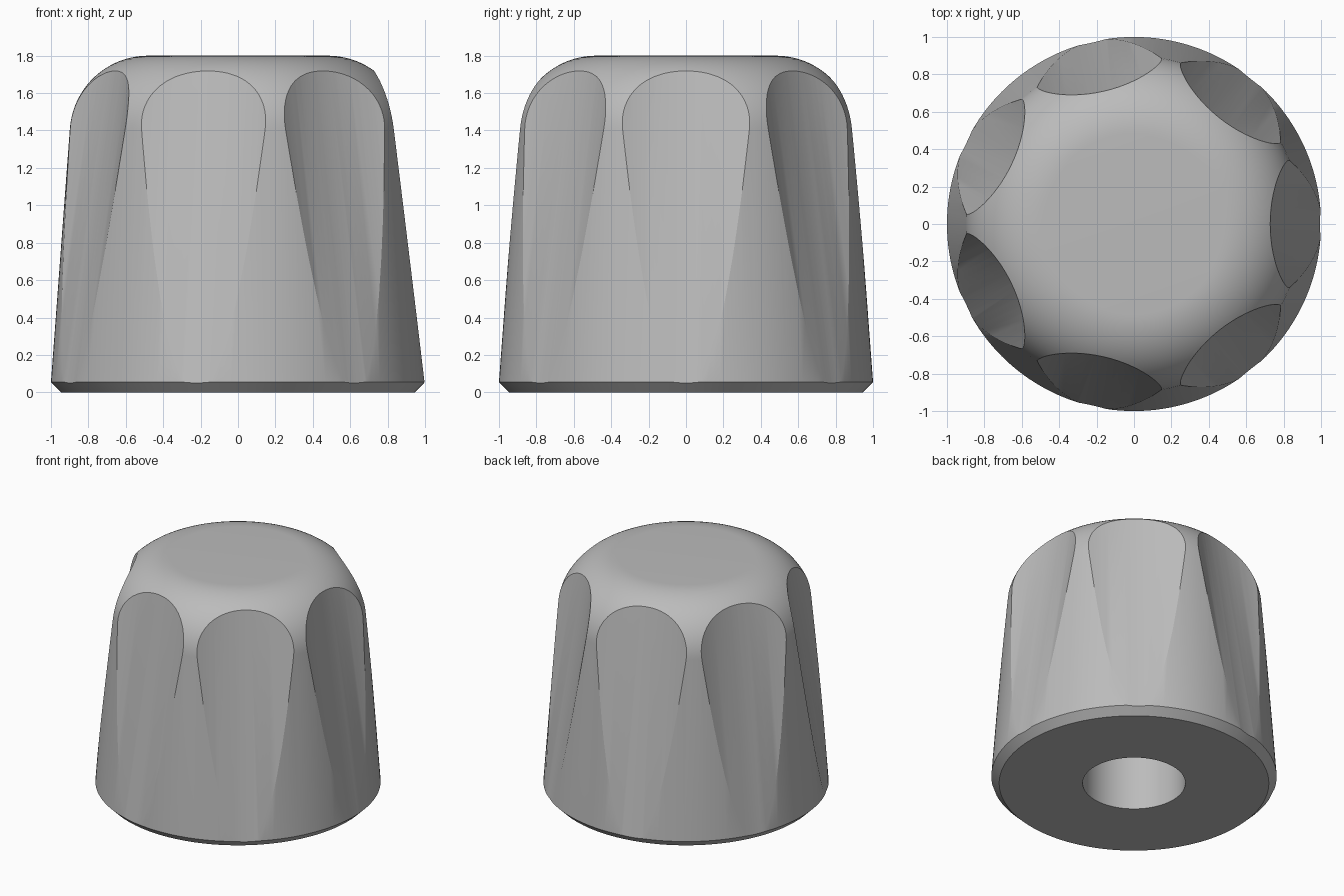
import bpy, bmesh, math
from mathutils import Matrix, Vector

default = bpy.data.objects.get("Cube")
if default:
    bpy.data.objects.remove(default, do_unlink=True)

FLUTES = 7
SEGMENTS = 168
CUT_RADIUS = 1.09
SLOPE = 0.16          # outward lean of each flute floor per unit of height
HOLE_RADIUS, HOLE_DEPTH = 0.36, 1.2

grey = bpy.data.materials.new("plain grey")
grey.use_nodes = True
colour = (0.5, 0.5, 0.5, 1)
grey.diffuse_color = colour
grey.node_tree.nodes["Principled BSDF"].inputs["Base Color"].default_value = colour


def add_object(name, bm):
    mesh = bpy.data.meshes.new(name)
    bm.to_mesh(mesh)
    bm.free()
    obj = bpy.data.objects.new(name, mesh)
    bpy.context.collection.objects.link(obj)
    return obj


# Knob body: tapered wall, rounded shoulder, flat top, chamfered foot, shaft bore
fillet = 0.42
centre_r, centre_z = 0.48, 1.38
steps = 20
profile = [(0, HOLE_DEPTH), (HOLE_RADIUS, HOLE_DEPTH), (HOLE_RADIUS, 0),
           (0.945, 0), (1, 0.055)]
for i in range(steps + 1):
    a = math.radians(4 + 86 * i / steps)
    profile.append((centre_r + fillet * math.cos(a), centre_z + fillet * math.sin(a)))
profile.append((0, 1.8))

bm = bmesh.new()
verts = [bm.verts.new((r, 0, z)) for r, z in profile]
edges = [bm.edges.new(pair) for pair in zip(verts, verts[1:])]
bmesh.ops.spin(bm, geom=verts + edges, cent=(0, 0, 0), axis=(0, 0, 1),
               angle=math.tau, steps=SEGMENTS, use_merge=True)
bmesh.ops.remove_doubles(bm, verts=bm.verts, dist=1e-5)
bmesh.ops.recalc_face_normals(bm, faces=bm.faces)
knob = add_object("knob_body", bm)
knob.data.materials.append(grey)

# Leaning cylinders that scoop the grip flutes
middle = Vector((0.745 + SLOPE * 0.7 + CUT_RADIUS, 0, 1))
lean = Matrix.Rotation(-math.atan(SLOPE), 4, 'Y')
bpy.context.view_layer.objects.active = knob
knob.select_set(True)
for i in range(FLUTES):
    bm = bmesh.new()
    turn = Matrix.Rotation(math.tau * i / FLUTES, 4, 'Z')
    bmesh.ops.create_cone(bm, cap_ends=True, segments=160, radius1=CUT_RADIUS,
                          radius2=CUT_RADIUS, depth=3,
                          matrix=turn @ Matrix.Translation(middle) @ lean)
    cutter = add_object("flute_cutter", bm)
    cutter.hide_render = True
    cutter.data.materials.append(grey)
    cut = knob.modifiers.new("flute", 'BOOLEAN')
    cut.operation = 'DIFFERENCE'
    cut.solver = 'EXACT'
    cut.object = cutter
    bpy.ops.object.modifier_apply(modifier=cut.name)
    bpy.data.objects.remove(cutter, do_unlink=True)

# Smooth curves with crisp flute rims
bpy.ops.object.shade_smooth_by_angle(angle=math.radians(22))
